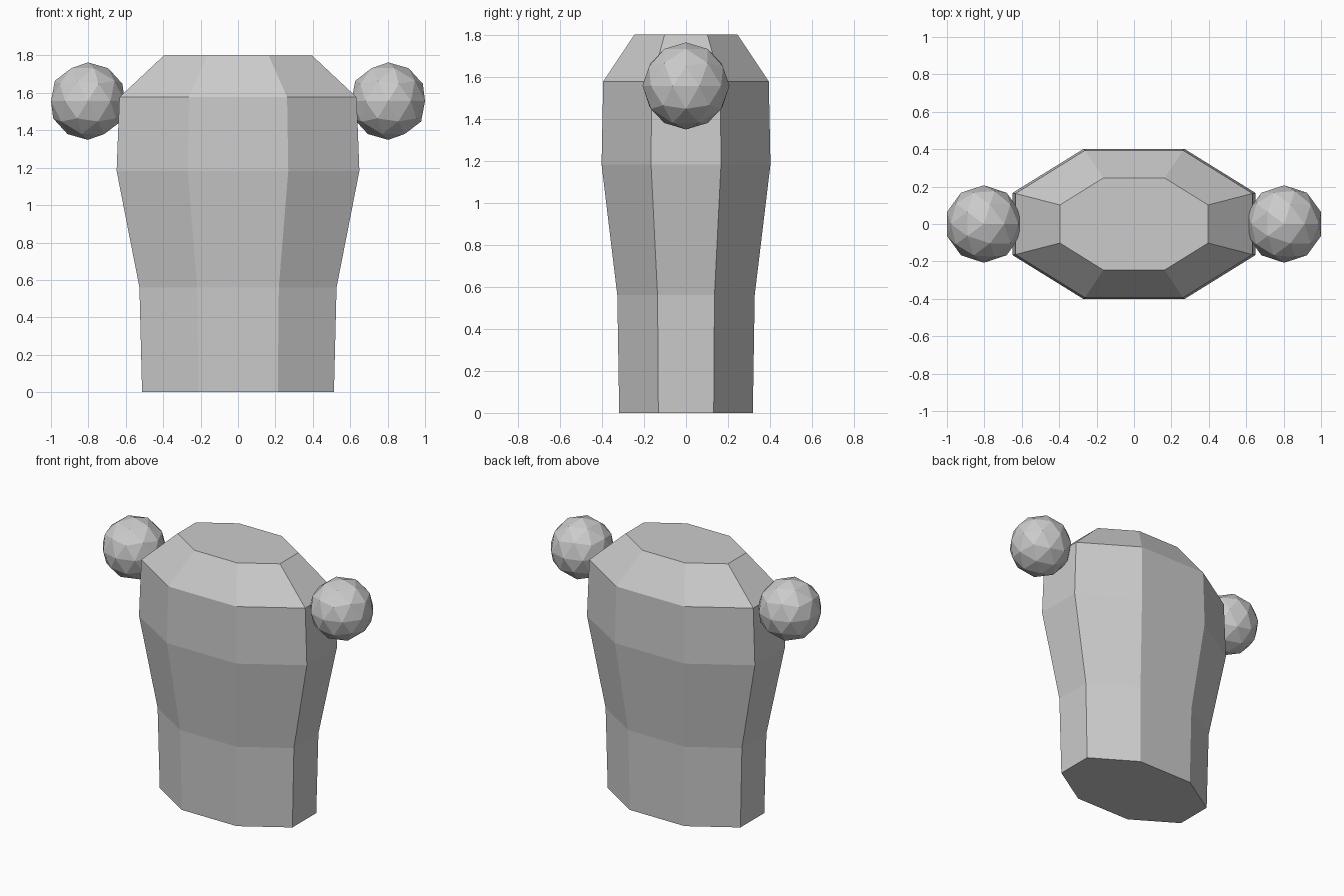
import bpy, bmesh, math

if "Cube" in bpy.data.objects:
    bpy.data.objects.remove(bpy.data.objects["Cube"])


def ring_loft(name, sections):
    """Capped eight-sided body lofted through (z, half_width, half_depth) sections."""
    bm = bmesh.new()
    rings = []
    corner = 1 / math.cos(math.pi / 8)  # flats, not corners, reach the half sizes
    for z, hx, hy in sections:
        angles = [math.pi / 8 + i * math.pi / 4 for i in range(8)]
        rings.append([bm.verts.new((hx * corner * math.cos(a), hy * corner * math.sin(a), z))
                      for a in angles])
    for low, high in zip(rings, rings[1:]):
        for i in range(8):
            j = (i + 1) % 8
            bm.faces.new((low[i], low[j], high[j], high[i]))
    bm.faces.new(rings[0][::-1])
    bm.faces.new(rings[-1])
    mesh = bpy.data.meshes.new(name)
    bm.to_mesh(mesh)
    bm.free()
    obj = bpy.data.objects.new(name, mesh)
    bpy.context.collection.objects.link(obj)
    return obj


# Torso: waist, chest and sloping shoulders
ring_loft("torso", [
    (0.0, 0.513, 0.318),
    (0.56, 0.527, 0.327),
    (1.183, 0.649, 0.402),
    (1.577, 0.634, 0.394),
    (1.8, 0.396, 0.246),
])

# Faceted shoulder joints
for side, x in (("left", -0.803), ("right", 0.803)):
    bpy.ops.mesh.primitive_ico_sphere_add(subdivisions=2, radius=0.207, location=(x, 0, 1.556))
    bpy.context.object.name = side + "_shoulder_joint"
